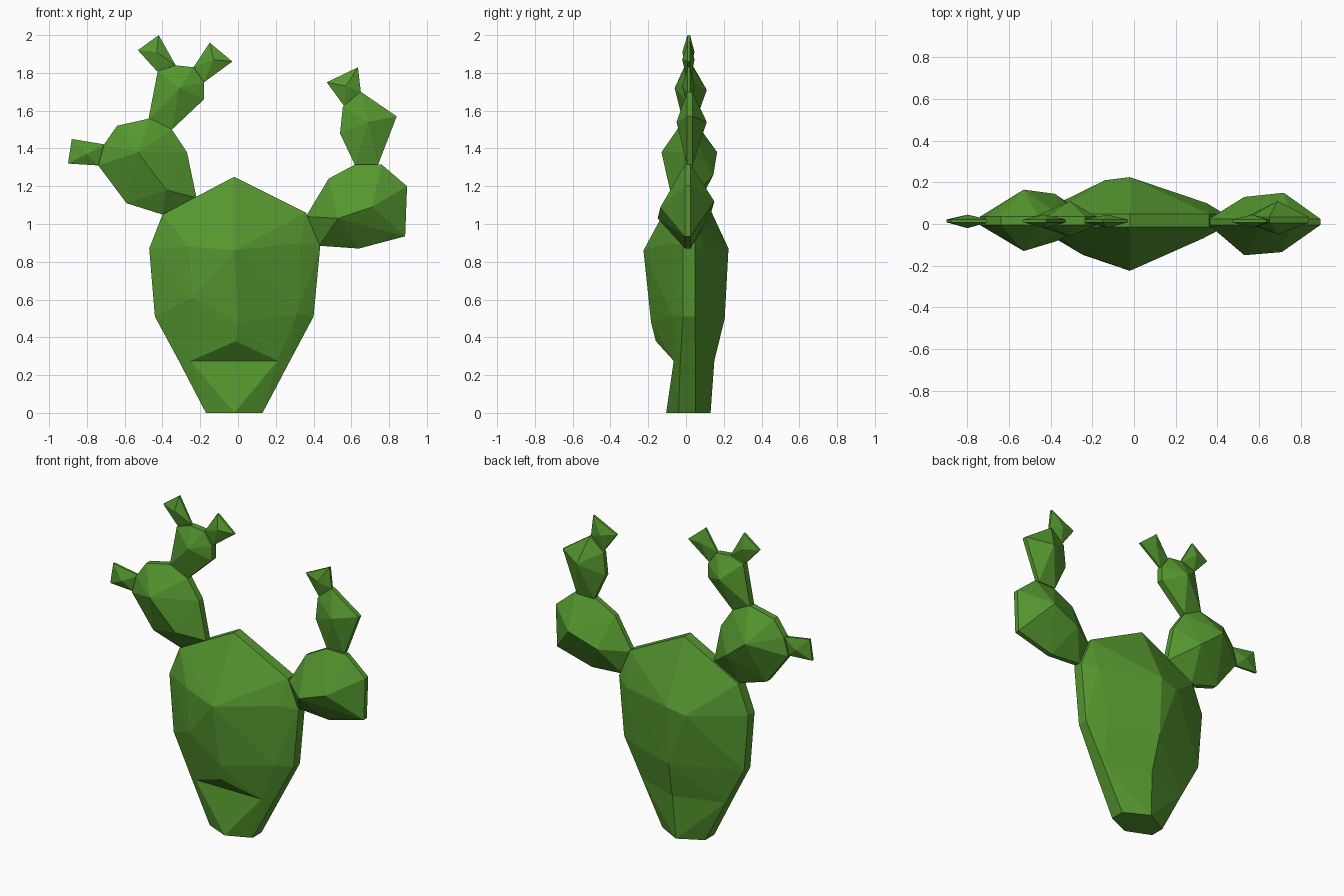
import bpy, bmesh

green = bpy.data.materials.new("cactus green")
green.diffuse_color = (0.09, 0.31, 0.028, 1)


def add_hull(bm, points):
    """Convex shell around the points, added to bm."""
    verts = [bm.verts.new(p) for p in points]
    res = bmesh.ops.convex_hull(bm, input=verts)
    junk = {v for v in res["geom_interior"] + res["geom_unused"]
            if isinstance(v, bmesh.types.BMVert) and v.is_valid}
    junk |= {v for v in verts if v.is_valid and not v.link_faces}
    bmesh.ops.delete(bm, geom=list(junk), context='VERTS')


def finish(name, bm):
    bmesh.ops.recalc_face_normals(bm, faces=bm.faces)
    me = bpy.data.meshes.new(name)
    bm.to_mesh(me)
    bm.free()
    me.materials.append(green)
    bpy.context.collection.objects.link(bpy.data.objects.new(name, me))


def pad(name, outline, bulges, y=0.015, rim=0.02):
    """Flat pad: an xz outline with a thin rim plus bulge points (x, y, z)."""
    bm = bmesh.new()
    add_hull(bm, [(x, y + s * rim, z) for x, z in outline for s in (-1, 1)] + bulges)
    finish(name, bm)


# Main trunk: upper and lower shells joined along the notch ring
SEAM = 0.275
ring = [(-0.313, -0.03, SEAM), (-0.313, 0.05, SEAM), (-0.01, 0.15, SEAM),
        (0.275, 0.05, SEAM), (0.275, -0.03, SEAM), (0.21, -0.065, SEAM), (-0.25, -0.065, SEAM)]
base = [(-0.17, -0.04, 0), (-0.17, 0.05, 0), (-0.02, 0.13, 0),
        (0.13, 0.05, 0), (0.13, -0.04, 0), (-0.02, -0.105, 0)]
sides = [(0.40, 0.51), (0.435, 0.88), (0.36, 1.06), (-0.02, 1.25),
         (-0.40, 1.05), (-0.47, 0.87), (-0.44, 0.51)]
front = [(-0.02, -0.225, 0.86), (0, -0.185, 0.48), (-0.01, -0.16, 0.38), (-0.24, -0.15, 0.61),
         (-0.26, -0.14, 0.88), (0.33, -0.07, 0.9), (0.31, -0.075, 0.52)]
back = [(-0.02, 0.225, 0.87), (-0.14, 0.21, 0.84), (-0.02, 0.205, 0.5),
        (0.35, 0.1, 0.85), (0.28, 0.1, 0.5), (-0.36, 0.1, 0.82)]
bm = bmesh.new()
add_hull(bm, ring + base)
add_hull(bm, ring + front + back + [(x, y, z) for x, z in sides for y in (-0.015, 0.048)])
caps = [f for f in bm.faces if all(abs(v.co.z - SEAM) < 1e-4 for v in f.verts)]
bmesh.ops.delete(bm, geom=caps, context='FACES')
bmesh.ops.remove_doubles(bm, verts=bm.verts, dist=0.001)
finish("trunk", bm)

# Left branch
pad("left_pad",
    [(-0.22, 1.14), (-0.27, 1.38), (-0.35, 1.5), (-0.46, 1.56), (-0.64, 1.52),
     (-0.71, 1.42), (-0.74, 1.31), (-0.59, 1.11), (-0.4, 1.05)],
    [(-0.53, -0.13, 1.38), (-0.38, -0.085, 1.18), (-0.53, 0.165, 1.38), (-0.38, 0.145, 1.26)])
pad("left_upper_pad",
    [(-0.475, 1.55), (-0.425, 1.81), (-0.33, 1.84), (-0.235, 1.83),
     (-0.18, 1.75), (-0.18, 1.66), (-0.35, 1.5)],
    [(-0.31, -0.06, 1.72), (-0.31, 0.11, 1.71)])

# Right branch
pad("right_pad",
    [(0.36, 1.04), (0.48, 1.24), (0.62, 1.315), (0.76, 1.315), (0.895, 1.2),
     (0.885, 0.935), (0.64, 0.87), (0.43, 0.885)],
    [(0.53, -0.15, 1.03), (0.71, -0.135, 1.09), (0.53, 0.13, 1.05), (0.72, 0.15, 1.12)],
    y=0.01, rim=0.015)
pad("right_upper_pad",
    [(0.62, 1.31), (0.54, 1.48), (0.555, 1.62), (0.65, 1.7), (0.84, 1.57), (0.74, 1.31)],
    [(0.69, -0.05, 1.54), (0.69, 0.11, 1.54)], y=0.02, rim=0.014)

# Small young pads on the tips
buds = {
    "left_side_bud": ([(-0.74, 1.31), (-0.9, 1.32), (-0.88, 1.45), (-0.7, 1.42)], (-0.8, 1.37)),
    "left_top_bud": ([(-0.43, 1.81), (-0.53, 1.92), (-0.42, 2.0), (-0.33, 1.84)], (-0.43, 1.91)),
    "left_inner_bud": ([(-0.235, 1.83), (-0.15, 1.96), (-0.03, 1.86), (-0.18, 1.75)], (-0.13, 1.87)),
    "right_top_bud": ([(0.565, 1.62), (0.47, 1.75), (0.635, 1.83), (0.65, 1.7)], (0.57, 1.73)),
}
for name, (outline, (x, z)) in buds.items():
    pad(name, outline, [(x, -0.02, z), (x, 0.045, z)], rim=0.007)
